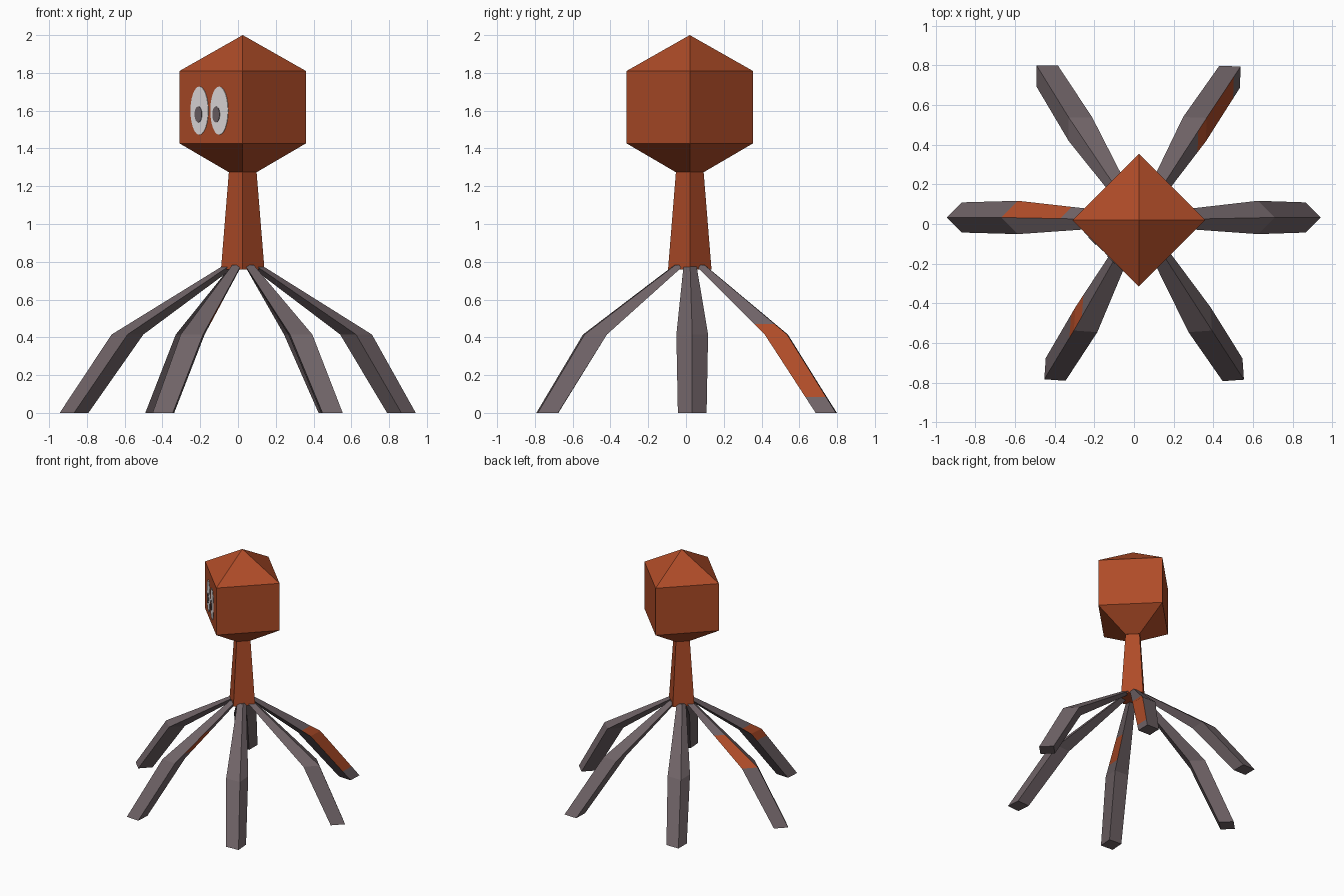
import bpy, bmesh, math
from mathutils import Vector

if "Cube" in bpy.data.objects:
    bpy.data.objects.remove(bpy.data.objects["Cube"])


def material(name, rgb):
    m = bpy.data.materials.new(name)
    m.diffuse_color = (*rgb, 1)
    m.use_nodes = True
    m.node_tree.nodes["Principled BSDF"].inputs["Base Color"].default_value = m.diffuse_color
    return m


RUST = material("rust orange", (0.43, 0.072, 0.021))
GREY = material("warm grey", (0.16, 0.125, 0.135))
WHITE = material("eye white", (0.80, 0.76, 0.77))
CX, CY = 0.025, 0.02


def loft(name, rings, mats, rule=None):
    """Join four-sided rings (centre, radius, start angle); rule(side, band) -> material."""
    bm = bmesh.new()
    loops = []
    for c, r, a in rings:
        loops.append([bm.verts.new(Vector(c) + Vector((r * math.cos(a + i * math.pi / 2),
                                                       r * math.sin(a + i * math.pi / 2), 0)))
                      for i in range(4)])
    for b in range(len(loops) - 1):
        for i in range(4):
            j = (i + 1) % 4
            f = bm.faces.new((loops[b][i], loops[b][j], loops[b + 1][j], loops[b + 1][i]))
            if rule:
                f.material_index = rule(i, b)
    bm.faces.new(loops[0])
    bm.faces.new(loops[-1])
    bmesh.ops.remove_doubles(bm, verts=bm.verts, dist=1e-4)
    bmesh.ops.recalc_face_normals(bm, faces=bm.faces)
    me = bpy.data.meshes.new(name)
    bm.to_mesh(me)
    bm.free()
    for m in mats:
        me.materials.append(m)
    ob = bpy.data.objects.new(name, me)
    bpy.context.collection.objects.link(ob)
    return ob


# Head: square prism standing on its corner, with a pyramid roof and tapered base
head = [(1.275, 0.075), (1.427, 0.335), (1.81, 0.335), (2.0, 0.00001)]
loft("head", [((CX, CY, z), r, 0) for z, r in head], [RUST])

# Neck: tapered square column
loft("neck", [((CX, CY, z), r, 0) for z, r in [(0.76, 0.115), (1.28, 0.073)]], [RUST])

# Legs: hip, knee and foot sections, with rust patches given as (side, from, to)
STEPS = [0, 0.3, 0.5, 0.85, 1, 1.15, 1.8, 2]


def leg(name, knee, foot, start, patches=()):
    d = (Vector(knee) - Vector((CX, CY))).normalized() * 0.065
    hip = Vector((CX + d.x, CY + d.y, 0.782))
    keys = [(hip, 0.034), (Vector((*knee, 0.415)), 0.084), (Vector((*foot, 0)), 0.076)]
    rings = []
    for t in STEPS:
        k = min(int(t), 1)
        (p, r), (q, s) = keys[k], keys[k + 1]
        rings.append((p.lerp(q, t - k), r + (s - r) * (t - k), math.radians(start)))

    def rule(side, band):
        mid = (STEPS[band] + STEPS[band + 1]) / 2
        return int(any(side == s and a < mid < b for s, a, b in patches))

    loft(name, rings, [GREY, RUST], rule)


leg("right_leg", (0.625, 0.033), (0.865, 0.033), 0)
leg("left_leg", (-0.585, 0.033), (-0.868, 0.033), 0, [(1, 0.5, 1)])
leg("back_right_leg", (0.305, 0.478), (0.482, 0.742), -47, [(0, 0.85, 1.8)])
leg("back_left_leg", (-0.27, 0.478), (-0.437, 0.745), -45)
leg("front_left_leg", (-0.24, -0.482), (-0.395, -0.733), -49, [(2, 0.85, 1.15), (0, 0.5, 0.85)])
leg("front_right_leg", (0.33, -0.482), (0.497, -0.735), -41)


# Eyes: thin oval plates on the front left face of the head
def oval(name, x, z, rx, rz, mat, lift):
    u = Vector((1, -1, 0)).normalized()
    n = Vector((-1, -1, 0)).normalized()
    c = Vector((x, CY - 0.335 + (CX - x), z))
    bm = bmesh.new()
    pts = [(rx * math.cos(i * math.tau / 24), rz * math.sin(i * math.tau / 24)) for i in range(24)]
    back, front = [[bm.verts.new(c + u * a + Vector((0, 0, b)) + n * h) for a, b in pts]
                   for h in (-0.002, lift)]
    bm.faces.new(front)
    bm.faces.new(back)
    for i in range(24):
        j = (i + 1) % 24
        bm.faces.new((back[i], back[j], front[j], front[i]))
    bmesh.ops.recalc_face_normals(bm, faces=bm.faces)
    me = bpy.data.meshes.new(name)
    bm.to_mesh(me)
    bm.free()
    me.materials.append(mat)
    bpy.context.collection.objects.link(bpy.data.objects.new(name, me))


for tag, x, px in (("left", -0.203, -0.207), ("right", -0.098, -0.113)):
    oval(tag + "_eye", x, 1.6, 0.066, 0.128, WHITE, 0.003)
    oval(tag + "_pupil", px, 1.58, 0.027, 0.042, GREY, 0.006)
